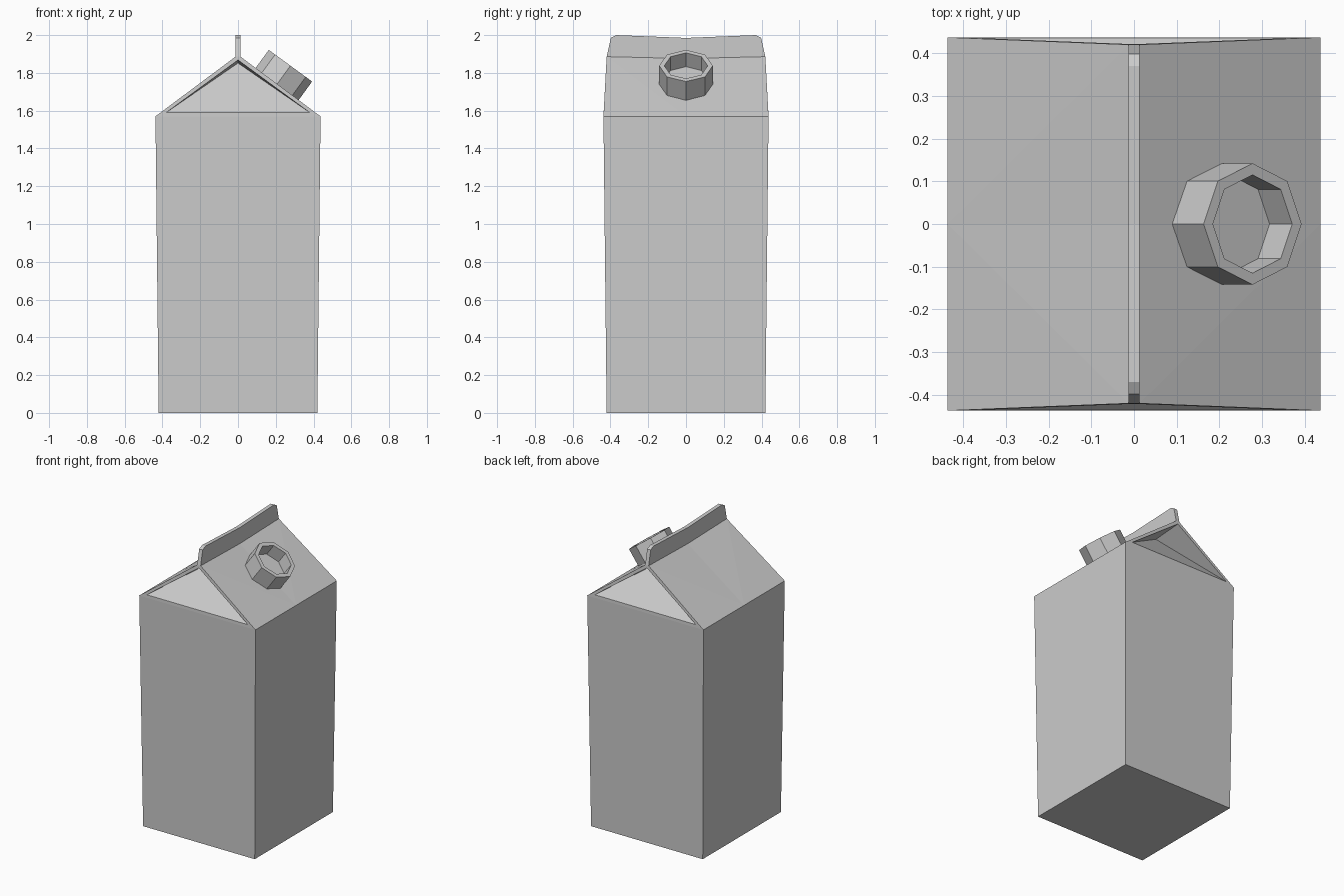
import bpy, bmesh, math

if "Cube" in bpy.data.objects:
    bpy.data.objects.remove(bpy.data.objects["Cube"])

def finish(name, bm):
    bmesh.ops.remove_doubles(bm, verts=bm.verts, dist=1e-5)
    bmesh.ops.recalc_face_normals(bm, faces=bm.faces)
    me = bpy.data.meshes.new(name)
    bm.to_mesh(me)
    bm.free()
    ob = bpy.data.objects.new(name, me)
    bpy.context.collection.objects.link(ob)
    return ob

# Carton: points of one quadrant (x >= 0, y >= 0)
P = {
    # base and eaves
    'b': (0, 0, 0), 'b0': (.42, 0, 0), 'b1': (.42, .42, 0), 'b2': (0, .42, 0),
    'e0': (.437, 0, 1.57), 'e1': (.437, .437, 1.57), 'e2': (0, .437, 1.57),
    # ridge
    'r0': (.013, 0, 1.876), 'r1': (.013, .42, 1.886), 'r2': (0, .42, 1.886),
    # gable lip and folded-in tip
    'l0': (.38, .436, 1.59), 'l1': (0, .436, 1.59), 'l2': (0, .421, 1.868),
    'i': (0, .21, 1.852),
    # top seal fin
    'f0': (.013, 0, 1.985), 'f1': (.013, .37, 2), 'f2': (.013, .398, 1.985),
    'g0': (0, 0, 1.985), 'g1': (0, .37, 2), 'g2': (0, .398, 1.985),
}
FACES = [
    'b b0 b1 b2', 'b0 b1 e1 e0', 'b1 b2 e2 e1',        # box
    'e0 e1 r1', 'e0 r1 r0',                            # roof slope
    'e1 e2 l1 l0', 'e1 l0 l2 r2 r1',                   # gable lip
    'l0 l1 i', 'l0 i l2',                              # folded gable
    'r0 r1 f2 f1 f0', 'f0 f1 g1 g0', 'f1 f2 g2 g1', 'f2 r1 r2 g2',  # fin
]

# Repeat the quadrant four times and weld it
bm = bmesh.new()
for sx in (1, -1):
    for sy in (1, -1):
        v = {k: bm.verts.new((x * sx, y * sy, z)) for k, (x, y, z) in P.items()}
        for f in FACES:
            bm.faces.new([v[k] for k in f.split()])
finish("carton", bm)

# Spout cap: eight-sided open cup standing on the right roof slope
profile = [(.142, -.012), (.142, .12), (.115, .12), (.115, .03)]
N = 8
bm = bmesh.new()
rings = [[bm.verts.new((r * math.cos(2 * math.pi * k / N),
                        r * math.sin(2 * math.pi * k / N), z)) for k in range(N)]
         for r, z in profile]
for a, b in zip(rings, rings[1:]):
    for k in range(N):
        bm.faces.new((a[k], a[(k + 1) % N], b[(k + 1) % N], b[k]))
bm.faces.new(rings[0])
bm.faces.new(rings[-1])
cap = finish("spout_cap", bm)
cap.location = (.207, 0, 1.741)
cap.rotation_euler = (0, math.atan2(.31, .425), 0)
